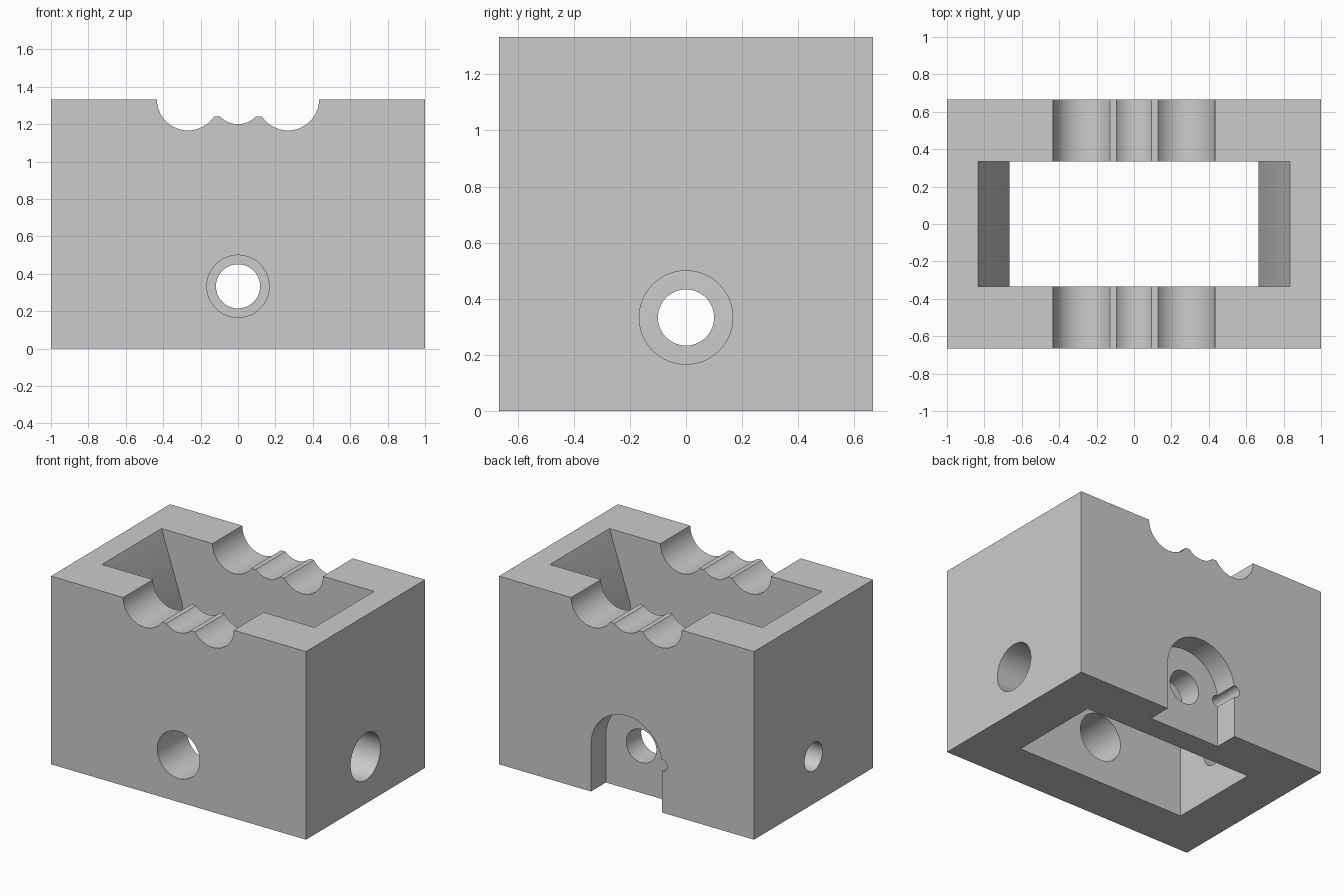
import bpy, bmesh, math
from mathutils import Matrix

if "Cube" in bpy.data.objects:
    bpy.data.objects.remove(bpy.data.objects["Cube"], do_unlink=True)

U = 1 / 6                     # design module
W, D, H = 12 * U, 8 * U, 8 * U
AXIS_Z = 2 * U                # height of all bores

grey = bpy.data.materials.new("light grey")
grey.use_nodes = True
colour = (0.6, 0.6, 0.6, 1)
grey.diffuse_color = colour
grey.node_tree.nodes["Principled BSDF"].inputs["Base Color"].default_value = colour


def prism(name, profile, y0, y1):
    """Extrude an x-z outline from y0 to y1."""
    bm = bmesh.new()
    face = bm.faces.new([bm.verts.new((x, y0, z)) for x, z in profile])
    ext = bmesh.ops.extrude_face_region(bm, geom=[face])
    moved = [g for g in ext["geom"] if isinstance(g, bmesh.types.BMVert)]
    bmesh.ops.translate(bm, verts=moved, vec=(0, y1 - y0, 0))
    bmesh.ops.recalc_face_normals(bm, faces=bm.faces)
    mesh = bpy.data.meshes.new(name)
    bm.to_mesh(mesh)
    bm.free()
    mesh.materials.append(grey)
    obj = bpy.data.objects.new(name, mesh)
    bpy.context.collection.objects.link(obj)
    return obj


def rect(x0, x1, z0, z1):
    return [(x0, z0), (x1, z0), (x1, z1), (x0, z1)]


def circle(x, z, r, n=64):
    return [(x + r * math.cos(math.tau * i / n), z + r * math.sin(math.tau * i / n))
            for i in range(n)]


def cut(body, cutter):
    cutter.hide_render = True
    mod = body.modifiers.new(cutter.name, "BOOLEAN")
    mod.operation = "DIFFERENCE"
    mod.solver = "EXACT"
    mod.object = cutter
    bpy.context.view_layer.objects.active = body
    bpy.ops.object.modifier_apply(modifier=mod.name)
    bpy.data.objects.remove(cutter, do_unlink=True)


# Solid block
body = prism("housing_block", rect(-W / 2, W / 2, 0, H), -D / 2, D / 2)

# Open cavity: straight below, flared towards the top
flare = U / 3 * 0.3
half = [(4 * U, -0.1), (4 * U, 5 * U), (5 * U, H), (5 * U + flare, H + 3 * flare)]
outline = half + [(-x, z) for x, z in reversed(half)]
cut(body, prism("cavity", outline, -2 * U, 2 * U))

# Cradle grooves across the top rim
cut(body, prism("groove_relief", rect(-0.13, 0.13, 1.24, 1.5), -1, 1))
for x, r in ((-0.267, U), (0.267, U), (0, 0.133)):
    cut(body, prism("groove", circle(x, H, r), -1, 1))

# Bores through the front and side walls
cut(body, prism("front_bore", circle(0, AXIS_Z, U), -1, 0))
for name, r, y0, y1 in (("right_bore", U, -1.2, 0), ("left_bore", 0.1, 0, 1.2)):
    bore = prism(name, circle(0, AXIS_Z, r), y0, y1)
    bore.data.transform(Matrix.Rotation(math.radians(90), 4, "Z"))
    cut(body, bore)

# Arched pocket in the back wall, open at the bottom
R = 0.278
arch = [(R * math.cos(math.pi * i / 40), AXIS_Z + R * math.sin(math.pi * i / 40))
        for i in range(41)]
cut(body, prism("arched_pocket", [(R, -0.1)] + arch + [(-R, -0.1)], 3 * U, 1))
cut(body, prism("back_bore", circle(0, AXIS_Z, 0.118), 0, 1))

# Small pin notch on the pocket edge
cut(body, prism("pin_notch", circle(-R, AXIS_Z, U / 4, 32), 2.5 * U, 1))

bpy.ops.object.select_all(action="DESELECT")
body.select_set(True)
bpy.context.view_layer.objects.active = body
bpy.ops.object.shade_smooth_by_angle(angle=math.radians(25))
